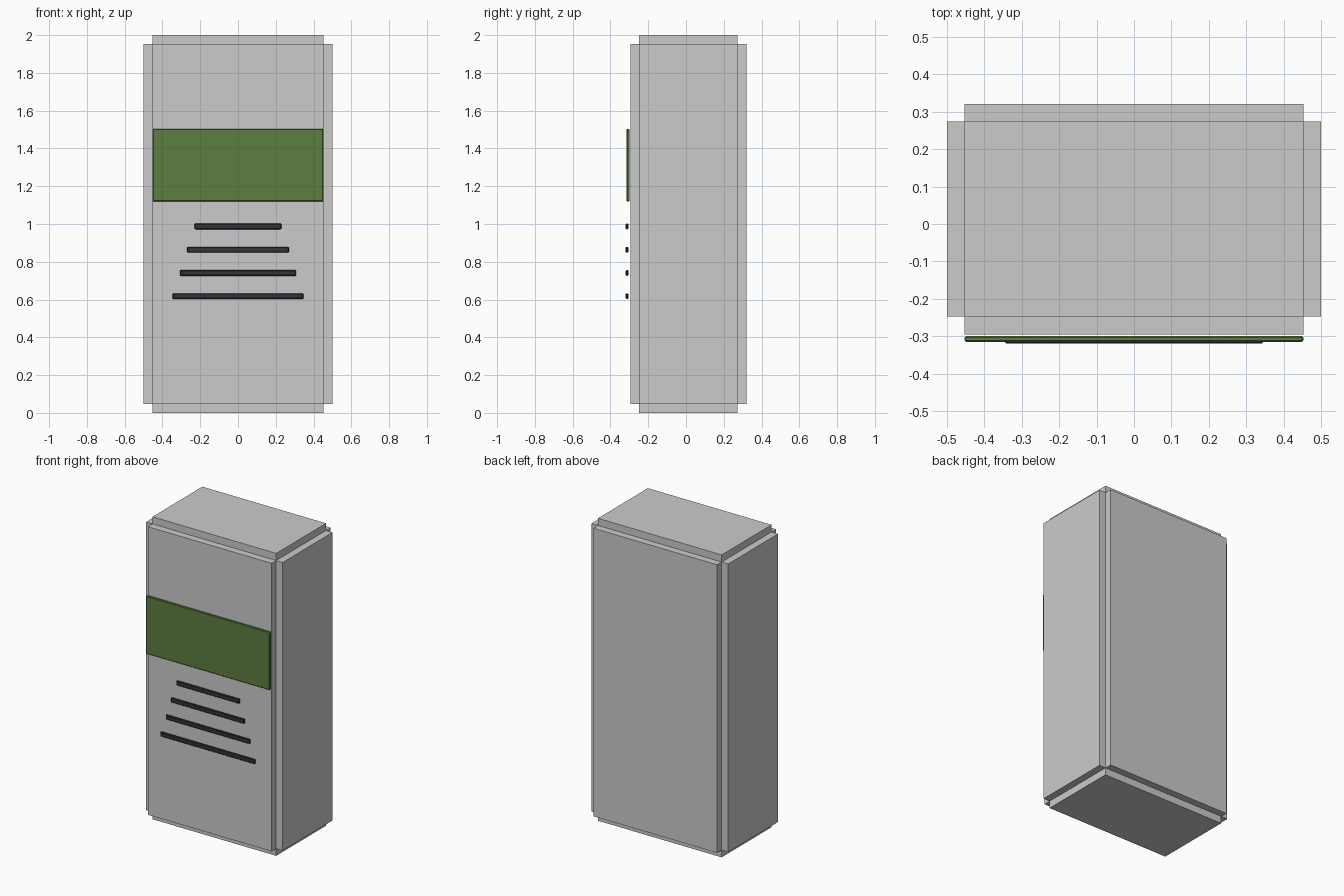
import bpy, bmesh

if "Cube" in bpy.data.objects:
    bpy.data.objects.remove(bpy.data.objects["Cube"])

def material(name, color):
    m = bpy.data.materials.new(name)
    m.diffuse_color = color
    m.use_nodes = True
    m.node_tree.nodes["Principled BSDF"].inputs["Base Color"].default_value = m.diffuse_color
    return m

def box(name, lo, hi, mat=None, bevel=0, panel=0):
    """Box from corner to corner, optionally with every face extruded as a panel."""
    bm = bmesh.new()
    bmesh.ops.create_cube(bm, size=1)
    for v in bm.verts:
        v.co = [(a + b) / 2 + c * (b - a) for a, b, c in zip(lo, hi, v.co)]
    if panel:
        bm.normal_update()
        faces = bmesh.ops.extrude_discrete_faces(bm, faces=bm.faces[:])["faces"]
        for f in faces:
            f.normal_update()
            bmesh.ops.translate(bm, verts=f.verts[:], vec=f.normal * panel)
        bmesh.ops.remove_doubles(bm, verts=bm.verts[:], dist=1e-5)
        bmesh.ops.recalc_face_normals(bm, faces=bm.faces[:])
    if bevel:
        bmesh.ops.bevel(bm, geom=bm.edges[:], offset=bevel, segments=1,
                        profile=0.5, affect='EDGES')
    me = bpy.data.meshes.new(name)
    bm.to_mesh(me)
    bm.free()
    ob = bpy.data.objects.new(name, me)
    bpy.context.collection.objects.link(ob)
    if mat:
        me.materials.append(mat)
    return ob

green = material("green", (0.11, 0.21, 0.05, 1))
dark = material("dark", (0.03, 0.035, 0.04, 1))

# Cabinet with a raised panel on every side
T = 0.0475
box("cabinet", (-0.4525, -0.2475, T), (0.4525, 0.2735, 2 - T), panel=T)

# Coloured display panel on the front
box("display_panel", (-0.4525, -0.315, 1.12), (0.4525, -0.299, 1.503), green, bevel=0.004)

# Vent bars widening downwards
for i in range(4):
    w = 0.23 + 0.0387 * i
    z = 0.987 - 0.123 * i
    box(f"vent_bar_{i + 1}", (-w, -0.319, z - 0.015), (w, -0.305, z + 0.015), dark, bevel=0.004)
